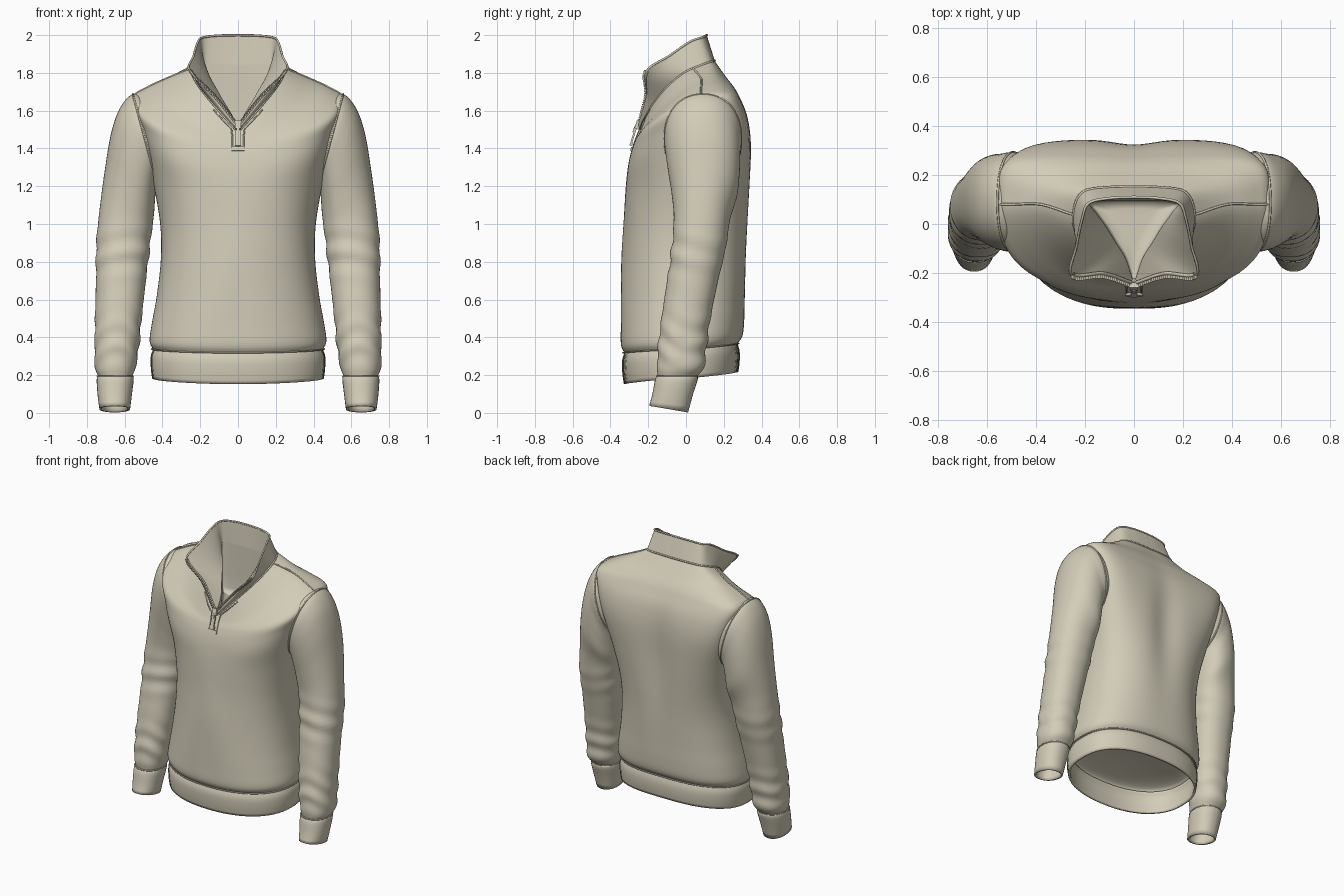
import bpy, bmesh, math
from mathutils import Vector as V

if "Cube" in bpy.data.objects:
    bpy.data.objects.remove(bpy.data.objects["Cube"])

cloth = bpy.data.materials.new("beige cloth")
cloth.diffuse_color = (0.65, 0.605, 0.48, 1)
cloth.use_nodes = True
cloth.node_tree.nodes["Principled BSDF"].inputs["Base Color"].default_value = cloth.diffuse_color


def crom(p, t):
    """Catmull-Rom point on a list of vectors, t in 0..len-1."""
    i = max(0, min(int(t), len(p) - 2))
    f = t - i
    b, c = p[i], p[i + 1]
    a = p[i - 1] if i else b * 2 - c
    d = p[i + 2] if i + 2 < len(p) else c * 2 - b
    return 0.5 * (2 * b + (c - a) * f + (2 * a - 5 * b + 4 * c - d) * f ** 2
                  + (3 * b - a - 3 * c + d) * f ** 3)


def sample(p, n):
    return [crom(p, (len(p) - 1) * i / n) for i in range(n + 1)]


def dense(rings, steps):
    cols = [sample(list(c), (len(rings) - 1) * steps) for c in zip(*rings)]
    return [list(r) for r in zip(*cols)]


def finish(ob, mirror=False, thick=0):
    ob.data.materials.clear()
    ob.data.materials.append(cloth)
    if thick:
        m = ob.modifiers.new("Thickness", 'SOLIDIFY')
        m.thickness, m.offset = thick, -1
    if mirror:
        m = ob.modifiers.new("Mirror", 'MIRROR')
        m.use_mirror_merge = False
    return ob


def loft(name, rings, closed=True, mirror=False, thick=0):
    n = len(rings[0])
    faces = [(k * n + i, k * n + (i + 1) % n, (k + 1) * n + (i + 1) % n, (k + 1) * n + i)
             for k in range(len(rings) - 1) for i in range(n if closed else n - 1)]
    me = bpy.data.meshes.new(name)
    me.from_pydata([p for r in rings for p in r], [], faces)
    for f in me.polygons:
        f.use_smooth = True
    ob = bpy.data.objects.new(name, me)
    bpy.context.collection.objects.link(ob)
    return finish(ob, mirror, thick)


def tube(name, pts, r, closed=False, mirror=False):
    cu = bpy.data.curves.new(name, 'CURVE')
    cu.dimensions, cu.bevel_depth, cu.bevel_resolution = '3D', r, 1
    sp = cu.splines.new('POLY')
    sp.points.add(len(pts) - 1)
    for q, p in zip(sp.points, pts):
        q.co = (*p, 1)
    sp.use_cyclic_u = closed
    ob = bpy.data.objects.new(name, cu)
    bpy.context.collection.objects.link(ob)
    bpy.ops.object.select_all(action='DESELECT')
    ob.select_set(True)
    bpy.context.view_layer.objects.active = ob
    bpy.ops.object.convert(target='MESH')
    return finish(bpy.context.object, mirror)


def boxes(name, items, mirror=False):
    """items: (centre, size, tilt about x)"""
    bm = bmesh.new()
    for c, s, tilt in items:
        for v in bmesh.ops.create_cube(bm, size=1)['verts']:
            p = V((v.co.x * s[0], v.co.y * s[1], v.co.z * s[2]))
            ca, sa = math.cos(tilt), math.sin(tilt)
            v.co = V(c) + V((p.x, p.y * ca - p.z * sa, p.y * sa + p.z * ca))
    me = bpy.data.meshes.new(name)
    bm.to_mesh(me)
    bm.free()
    ob = bpy.data.objects.new(name, me)
    bpy.context.collection.objects.link(ob)
    return finish(ob, mirror)


# neck seam, collar top edge and lining edge, from front centre round to back centre
base = [V(p) for p in [(.012, -.238, 1.50), (.11, -.19, 1.61), (.20, -.105, 1.72), (.245, -.01, 1.80),
                       (.24, .08, 1.84), (.20, .135, 1.86), (.10, .15, 1.865), (0, .152, 1.865)]]
top = [V(p) for p in [(.012, -.246, 1.53), (.13, -.207, 1.68), (.256, -.208, 1.81), (.235, -.09, 1.89),
                      (.212, .02, 1.965), (.185, .085, 1.988), (.10, .105, 1.998), (0, .11, 2.0)]]
inner = [V(p) for p in [(.006, -.225, 1.525), (.035, -.14, 1.585), (.075, -.075, 1.65), (.115, -.01, 1.72),
                        (.155, .045, 1.79), (.178, .085, 1.84), (.10, .095, 1.845), (0, .097, 1.845)]]
N = 96


def body_ring(W, ys, yf, yb, zs, zf, zb, nf=2.3, nb=2.5, n=N, rib=0):
    ring = []
    for i in range(n):
        th = 2 * math.pi * i / n
        c, s = math.sin(th), -math.cos(th)
        e, ye, ze = (nf, yf, zf) if s < 0 else (nb, yb, zb)
        r = (abs(c) ** e + abs(s) ** e) ** (-1 / e) * (1 + rib * (i % 2))
        ring.append(V((W * c * r, ys + (ye - ys) * abs(s) * r, zs + (ze - zs) * abs(s) ** 1.4)))
    return ring


def neck_ring():
    ring = []
    for i in range(N):
        th = 2 * math.pi * i / N
        p = crom(base, min(th, 2 * math.pi - th) / math.pi * 7)
        ring.append(V((p.x if i <= N // 2 else -p.x, p.y, p.z)))
    ring[0].x = 0
    return ring


# torso
levels = [(.448, -.02, -.325, .272, .335, .315, .365), (.468, -.02, -.345, .30, .38, .36, .41),
          (.455, -.01, -.345, .31, .48, .47, .50), (.43, 0, -.342, .315, .62, .62, .63),
          (.408, .02, -.338, .325, .82, .82, .82), (.412, .04, -.33, .335, 1.0, 1.0, 1.0, 2.3, 2.7),
          (.445, .06, -.322, .342, 1.2, 1.17, 1.2, 2.4, 3.3), (.487, .08, -.31, .345, 1.42, 1.29, 1.42, 2.8, 5),
          (.523, .08, -.294, .325, 1.56, 1.37, 1.57, 2.8, 6), (.553, .08, -.277, .285, 1.67, 1.42, 1.67, 2.7, 5.5),
          (.49, .08, -.268, .255, 1.718, 1.44, 1.725, 2.5, 4), (.38, .08, -.255, .21, 1.77, 1.465, 1.785, 2.3, 3)]
torso = dense([body_ring(*l) for l in levels] + [neck_ring()], 5)
for r in torso:
    for p in r:
        if p.y > .1:   # hollow between the shoulder blades
            p.y -= .028 * math.exp(-(p.x / .11) ** 2) * math.exp(-((p.z - 1.2) / .4) ** 2)
        elif p.y < -.1:   # soft drape on the front
            p.y += .004 * math.sin(14 * abs(p.x) + 6 * p.z) * math.exp(-((p.z - .8) / .4) ** 2)
loft("torso", torso)

# ribbed hem band and the inside closing above it
hem = [(.453, -.025, -.328, .276, .182, .152, .217), (.460, -.025, -.336, .283, .24, .21, .27),
       (.460, -.022, -.338, .283, .30, .275, .325), (.447, -.02, -.325, .272, .338, .318, .368)]
loft("hem_band", dense([body_ring(*l, n=240, rib=.004) for l in hem], 3), thick=.014)
tube("hem_seam", body_ring(.456, -.02, -.334, .279, .338, .318, .368), .004, True)
rim, mid = body_ring(.445, -.02, -.322, .27, .338, .318, .368), V((0, -.02, .345))
loft("inside_lining", [[mid + (p - mid) * math.cos(a) + V((0, 0, .05 * math.sin(a))) for p in rim]
                       for a in [math.pi / 2 * k / 10 for k in range(11)]])

# sleeves: inner x z, outer x z, centre y, half depth
arm = [(.37, 1.25, .48, 1.665, .09, .185), (.43, 1.215, .557, 1.688, .09, .203),
       (.435, 1.18, .627, 1.61, .09, .198), (.44, 1.12, .672, 1.48, .095, .19), (.445, 1.05, .703, 1.30, .098, .175),
       (.455, .97, .73, 1.10, .085, .15), (.47, .85, .75, .90, .068, .143), (.49, .68, .752, .70, .033, .135),
       (.51, .5, .757, .5, 0, .13), (.525, .35, .76, .34, -.02, .128), (.54, .25, .757, .24, -.028, .125),
       (.56, .19, .738, .19, -.046, .103)]


def arm_ring(ix, iz, ox, oz, yc, d, n=56, tilt=0, rib=0):
    c, h = V(((ix + ox) / 2, yc, (iz + oz) / 2)), V(((ox - ix) / 2, 0, (oz - iz) / 2))
    ring = []
    for i in range(n):
        a = 2 * math.pi * i / n
        k = (abs(math.cos(a)) ** 2.2 + abs(math.sin(a)) ** 2.2) ** (-1 / 2.2) * (1 + rib * (i % 2))
        ring.append(c + h * (k * math.cos(a)) + V((0, d * k * math.sin(a), -tilt * math.sin(a))))
    return ring


sleeve = dense([arm_ring(*a) for a in arm], 8)
armhole = [p.copy() for p in sleeve[8]]
for r in sleeve:   # diagonal folds at the elbow and above the cuff
    c = sum(r, V()) / len(r)
    for i, p in enumerate(r):
        a = 2 * math.pi * i / len(r)
        elbow = math.exp(-((p.z - .84) / .11) ** 2) * (.6 - .35 * math.sin(a))
        wrist = .8 * math.exp(-((p.z - .38) / .13) ** 2)
        w = elbow * math.sin(48 * p.z + 2 * math.sin(a + .5)) \
            + wrist * math.sin(50 * p.z + 2.6 * math.sin(a) + 1.4 * math.cos(2 * a))
        p += (p - c) * .055 * w
        p.x = min(p.x, .76)
loft("sleeve", sleeve[::-1], mirror=True)
tube("armhole_seam", armhole, .005, True, True)

# ribbed cuffs
cuff = [(.572, .02, .733, .02, -.092, .102), (.562, .10, .743, .10, -.07, .107), (.553, .18, .747, .18, -.05, .112),
        (.562, .20, .735, .20, -.046, .10)]
loft("cuff", dense([arm_ring(*c, n=96, tilt=.018 * (k < 1), rib=.01) for k, c in enumerate(cuff)], 3),
     mirror=True, thick=.012)
tube("cuff_seam", arm_ring(.555, .195, .745, .195, -.048, .108), .004, True, True)


# standing collar, open at the front, with its turned-in lining
def both_sides(p):
    return p + [V((-q.x, q.y, q.z)) for q in p[-2::-1]]


lo, hi, inn = [both_sides(sample(p, 42)) for p in (base, top, inner)]
loft("collar", [[a.lerp(b, k / 8) + V((0, -.012 * math.sin(math.pi * k / 8) * (a.y < 0), 0)) for a, b in zip(lo, hi)]
                for k in range(9)], closed=False)
loft("collar_lining", [[a.lerp(b, k / 6) for a, b in zip(hi, inn)] for k in range(7)], closed=False)
# inside of the neck: upright wall and level floor
loft("neck_lining", [[V((p.x * s, .03 + (p.y - .03) * s, p.z + (1.49 - p.z) * d)) for p in inn]
                     for s, d in [(1, 0), (.995, .3), (.99, .65), (.97, .9), (.9, .99), (.5, 1), (0, 1)]])
tube("collar_seam", lo, .006)
tube("collar_top_edge", hi, .006)

# shoulder seams follow the side of the torso
tube("shoulder_seam", [r[N // 4] + V((0, 0, .001)) for r in torso[46:]], .005, mirror=True)

# zip: tape and teeth along both front edges
edge = [crom(top, 2 * i / 30) for i in range(31)]
tube("zip_tape", [p + V((-.006, .004, 0)) for p in edge], .008, mirror=True)
boxes("zip_teeth", [(p + V((-.004, -.008, .002)), (.012, .014, .007), .2) for p in edge], True)

# slider, pull tab and placket stitching
boxes("zip_slider", [((0, -.256, 1.525), (.032, .022, .045), -.3), ((0, -.271, 1.50), (.014, .016, .03), -.3)])
boxes("zip_pull", [((0, -.282, 1.455), (.026, .01, .085), -.3), ((0, -.289, 1.425), (.034, .012, .018), -.3)])
boxes("placket_end", [((0, -.286, 1.397), (.07, .014, .022), -.3)])
tube("placket_stitch", [V((.03, -.284, 1.40)), V((.03, -.263, 1.46)), V((.035, -.244, 1.505)),
                        V((.075, -.231, 1.545)), V((.13, -.19, 1.605))], .004, mirror=True)
